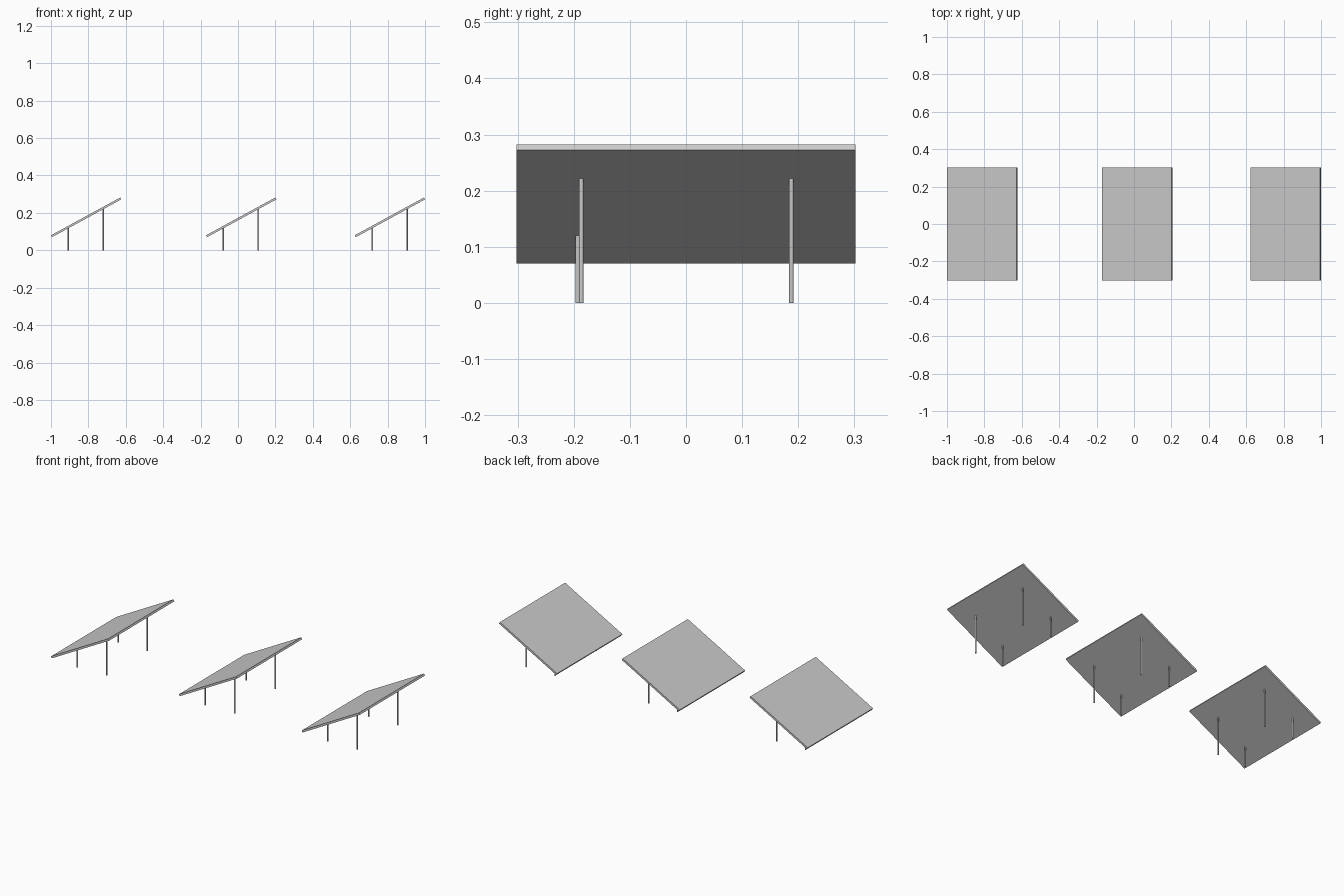
import bpy
from math import radians, sin, cos, tan

if "Cube" in bpy.data.objects:
    bpy.data.objects.remove(bpy.data.objects["Cube"])

TILT = radians(28.6)
LENGTH, THICK, DEPTH = 0.422, 0.0115, 0.604
LOW_Z = 0.07
LEG_R = 0.004


def panel(name, cx, cz):
    bpy.ops.mesh.primitive_cube_add(size=1, location=(cx, 0, cz), rotation=(0, -TILT, 0))
    ob = bpy.context.object
    ob.name = name
    ob.scale = (LENGTH, DEPTH, THICK)


def leg(name, x, y, height):
    bpy.ops.mesh.primitive_cylinder_add(vertices=12, radius=LEG_R, depth=height,
                                        location=(x, y, height / 2))
    bpy.context.object.name = name


half_w = (LENGTH * cos(TILT) + THICK * sin(TILT)) / 2
half_h = (LENGTH * sin(TILT) + THICK * cos(TILT)) / 2

# three tilted panels in a row, each on two short and two tall legs
for i, left in enumerate((-1.0, -0.171, 1.0 - 2 * half_w), 1):
    panel(f"solar_panel_{i}", left + half_w, LOW_Z + half_h)
    low_x = left + THICK * sin(TILT)
    for kind, dx, ys in (("short", 0.093, (-0.193, 0.188)),
                         ("tall", 0.28, (-0.1865, 0.188))):
        x = left + dx
        top = LOW_Z + (x - low_x) * tan(TILT) + 0.002
        for side, y in zip(("front", "back"), ys):
            leg(f"{kind}_{side}_leg_{i}", x, y, top)
